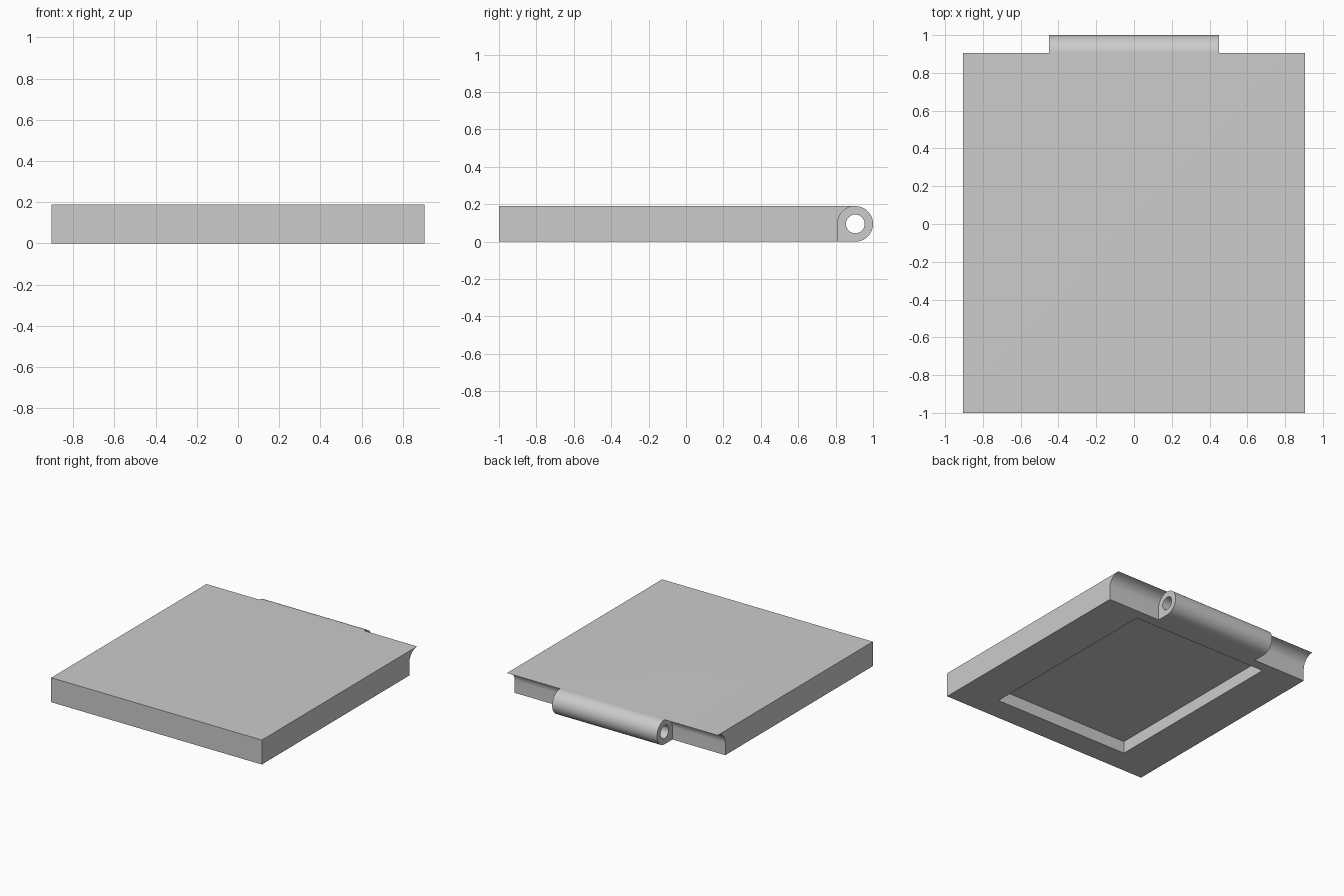
import bpy, bmesh, math

cube = bpy.data.objects.get("Cube")
if cube:
    bpy.data.objects.remove(cube, do_unlink=True)

# Main sizes
HALF_WIDTH, BARREL_HALF = 0.905, 0.45
RADIUS, BORE = 0.095, 0.05
HEIGHT = 2 * RADIUS
AXIS_Y, AXIS_Z = 1 - RADIUS, RADIUS

grey = bpy.data.materials.new("plain grey")
grey.use_nodes = True
colour = (0.6, 0.6, 0.6, 1)
grey.diffuse_color = colour
grey.node_tree.nodes["Principled BSDF"].inputs["Base Color"].default_value = colour


def arc(radius, start, end, steps):
    """Points (y, z) on an arc round the hinge axis, angles in degrees."""
    angles = [math.radians(start + (end - start) * i / steps) for i in range(steps + 1)]
    return [(AXIS_Y + radius * math.cos(a), AXIS_Z + radius * math.sin(a)) for a in angles]


def prism(name, profile, x0, x1):
    """Extrude a closed (y, z) profile from x0 to x1."""
    bm = bmesh.new()
    face = bm.faces.new([bm.verts.new((x0, y, z)) for y, z in profile])
    moved = bmesh.ops.extrude_face_region(bm, geom=[face])["geom"]
    bmesh.ops.translate(bm, vec=(x1 - x0, 0, 0),
                        verts=[v for v in moved if isinstance(v, bmesh.types.BMVert)])
    bmesh.ops.recalc_face_normals(bm, faces=bm.faces)
    mesh = bpy.data.meshes.new(name)
    bm.to_mesh(mesh)
    bm.free()
    mesh.materials.append(grey)
    obj = bpy.data.objects.new(name, mesh)
    bpy.context.collection.objects.link(obj)
    return obj


# Slab with a rounded back edge
panel = prism("hinged_panel", [(-1, HEIGHT), (-1, 0)] + arc(RADIUS, -90, 90, 32),
              -HALF_WIDTH, HALF_WIDTH)

# Hollowed notches either side of the hinge barrel
notch = arc(RADIUS, 180, 90, 16) + [(AXIS_Y, 0.3), (1.1, 0.3), (1.1, -0.1), (AXIS_Y - RADIUS, -0.1)]
cutters = [prism("notch_cutter", notch, side * BARREL_HALF, side * 1.1) for side in (-1, 1)]

# Pin bore and underside recess
cutters.append(prism("bore_cutter", arc(BORE, 0, 360, 48)[:-1], -0.6, 0.6))
recess = [(-0.81, -0.1), (0.73, -0.1), (0.73, RADIUS), (-0.81, RADIUS)]
cutters.append(prism("recess_cutter", recess, -0.585, 0.585))

# Carve the panel
bpy.context.view_layer.objects.active = panel
for cutter in cutters:
    cutter.hide_render = True
    mod = panel.modifiers.new(cutter.name, "BOOLEAN")
    mod.operation, mod.solver, mod.object = "DIFFERENCE", "EXACT", cutter
    bpy.ops.object.modifier_apply(modifier=mod.name)
for cutter in cutters:
    bpy.data.objects.remove(cutter, do_unlink=True)

# Smooth the curved faces, keep the edges crisp
bpy.ops.object.select_all(action="DESELECT")
panel.select_set(True)
bpy.ops.object.shade_smooth_by_angle(angle=math.radians(30))
